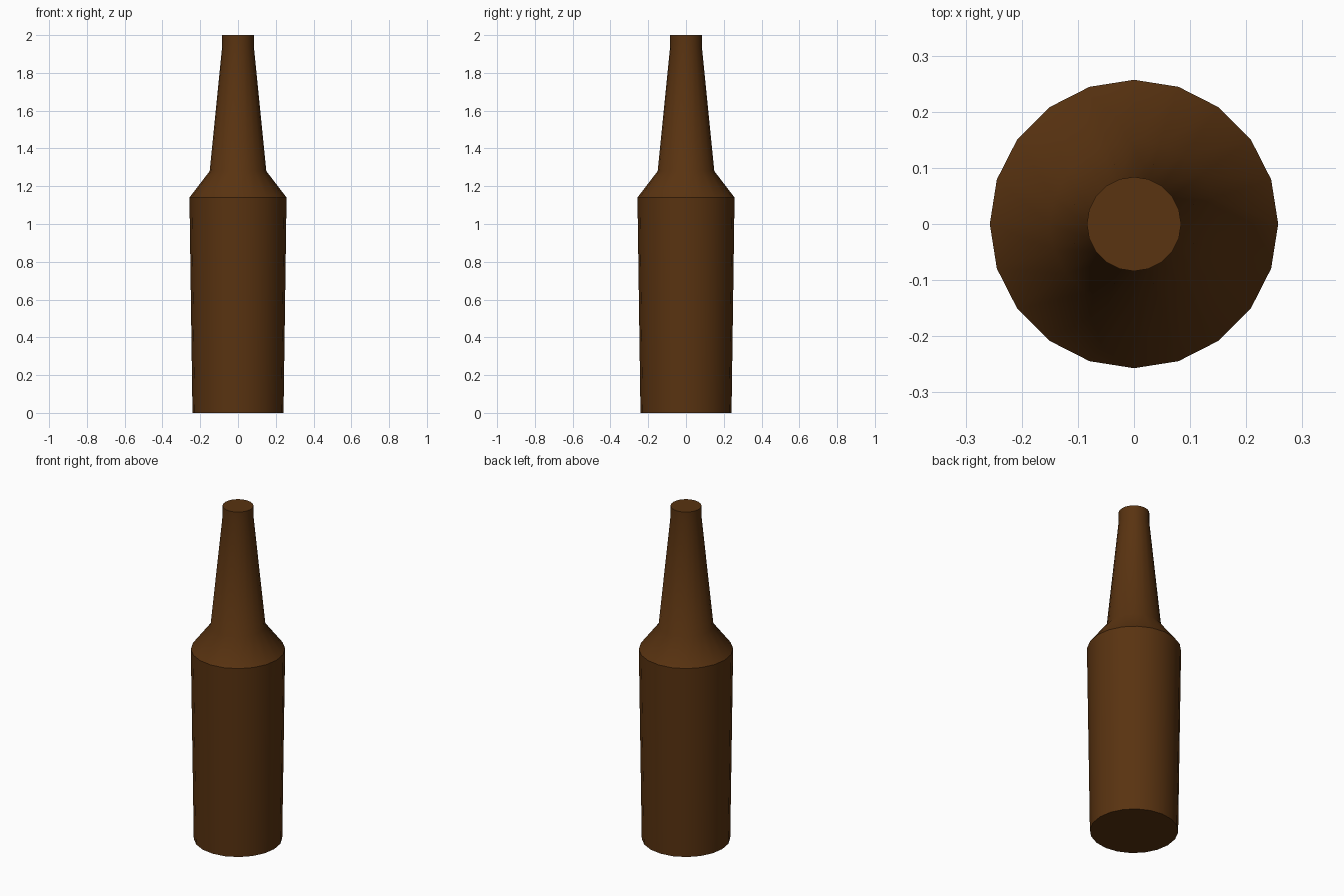
import bpy
import bmesh
import math

cube = bpy.data.objects.get("Cube")
if cube:
    bpy.data.objects.remove(cube, do_unlink=True)

SIDES = 20

# Brown glass colour
brown = bpy.data.materials.new("brown_glass")
brown.use_nodes = True
colour = (0.1, 0.033, 0.0054, 1)
brown.diffuse_color = colour
brown.node_tree.nodes["Principled BSDF"].inputs["Base Color"].default_value = colour

# Bottle outline as (radius, height): base, shoulder, neck, lip
profile = [(0.241, 0), (0.257, 1.14), (0.15, 1.28), (0.084, 1.94), (0.084, 2)]

bm = bmesh.new()
rings = []
for radius, height in profile:
    ring = []
    for i in range(SIDES):
        a = math.tau * i / SIDES
        ring.append(bm.verts.new((radius * math.cos(a), radius * math.sin(a), height)))
    rings.append(ring)

# Walls between neighbouring rings
for low, high in zip(rings, rings[1:]):
    for i in range(SIDES):
        j = (i + 1) % SIDES
        bm.faces.new((low[i], low[j], high[j], high[i]))

# Flat base and top
bm.faces.new(rings[0][::-1])
bm.faces.new(rings[-1])

mesh = bpy.data.meshes.new("bottle")
bm.to_mesh(mesh)
bm.free()
mesh.materials.append(brown)
bottle = bpy.data.objects.new("bottle", mesh)
bpy.context.collection.objects.link(bottle)

# Smooth sides, crisp shoulder rim and caps
bpy.ops.object.select_all(action="DESELECT")
bottle.select_set(True)
bpy.context.view_layer.objects.active = bottle
bpy.ops.object.shade_smooth_by_angle(angle=math.radians(35))
